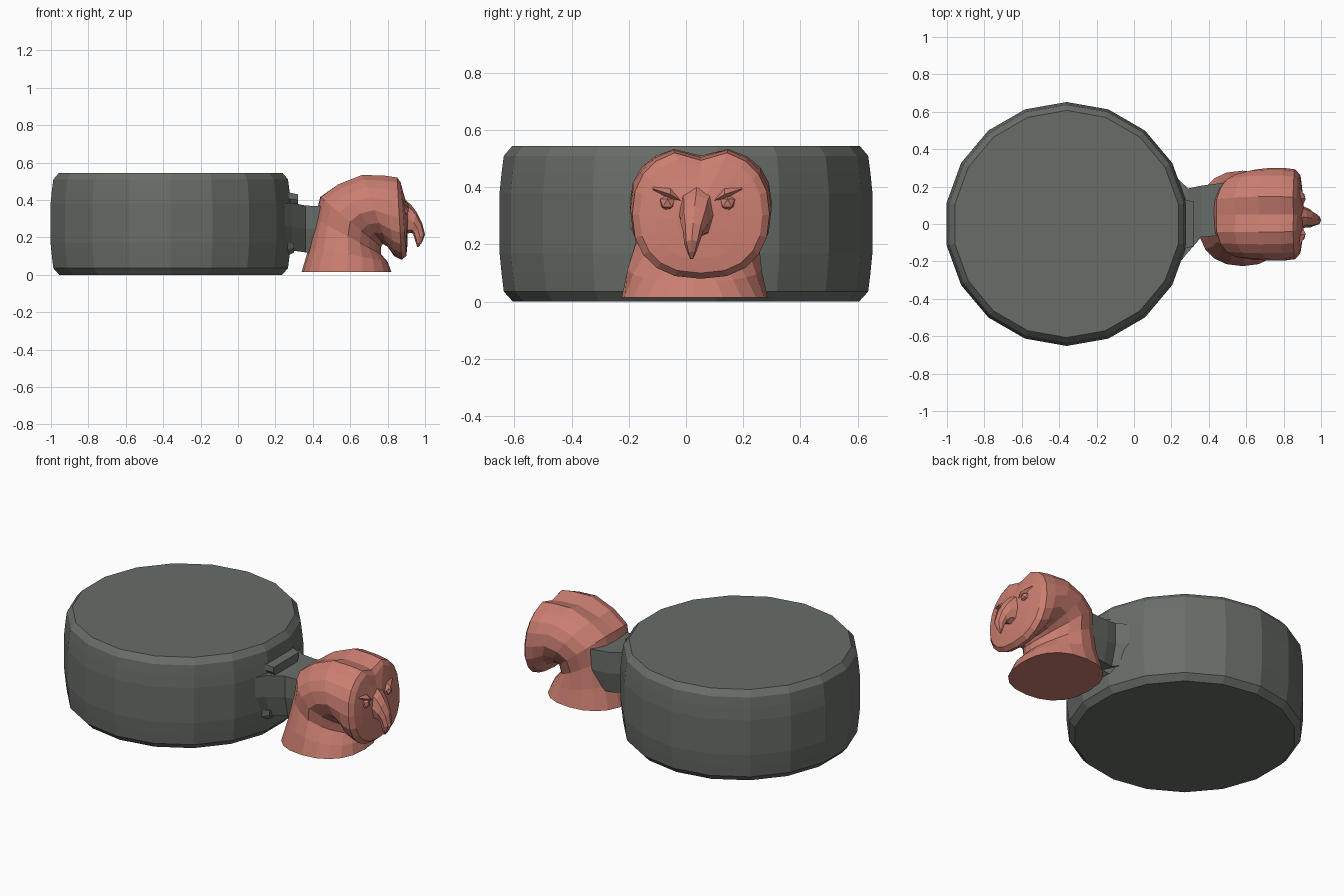
import bpy, bmesh
from math import sin, cos, pi, radians
from mathutils import Vector

if "Cube" in bpy.data.objects:
    bpy.data.objects.remove(bpy.data.objects["Cube"])


def material(name, rgb):
    m = bpy.data.materials.new(name)
    m.diffuse_color = (*rgb, 1)
    m.use_nodes = True
    m.node_tree.nodes["Principled BSDF"].inputs["Base Color"].default_value = m.diffuse_color
    return m


GREY = material("stone_grey", (0.14, 0.155, 0.14))
CLAY = material("clay_red", (0.60, 0.21, 0.165))


def loft(name, rings, mat):
    """Skin equal-length closed rings and cap both ends."""
    bm = bmesh.new()
    loops = [[bm.verts.new(p) for p in r] for r in rings]
    for a, b in zip(loops, loops[1:]):
        n = len(a)
        for i in range(n):
            j = (i + 1) % n
            bm.faces.new((a[i], a[j], b[j], b[i]))
    bm.faces.new(loops[0][::-1])
    bm.faces.new(loops[-1])
    bmesh.ops.recalc_face_normals(bm, faces=bm.faces)
    me = bpy.data.meshes.new(name)
    bm.to_mesh(me)
    bm.free()
    me.materials.append(mat)
    ob = bpy.data.objects.new(name, me)
    bpy.context.collection.objects.link(ob)
    return ob


def spow(v, p):
    return abs(v) ** p * (1 if v >= 0 else -1)


# Drum: 18-sided barrel with bevelled rims
def circle(r, z):
    return [(-0.36 + r * cos(radians(90 + 20 * i)), r * sin(radians(90 + 20 * i)), z)
            for i in range(18)]


drum_profile = [(0.605, 0), (0.637, 0.035), (0.645, 0.1), (0.652, 0.17),
                (0.652, 0.38), (0.645, 0.45), (0.637, 0.51), (0.607, 0.545)]
loft("drum", [circle(r, z) for r, z in drum_profile], GREY)


# Neck bracket: flared block joining drum to head (x, y range, z range)
def bracket_ring(x, y0, y1, z0, z1, lean=0):
    ym, zm = (y0 + y1) / 2, (z0 + z1) / 2
    return [(x, y0, zm), (x, y0 * .8 + ym * .2, z0), (x, y1 * .8 + ym * .2, z0),
            (x + lean, y1, zm), (x + lean, y1, z1), (x, y0, z1)]


loft("neck_bracket", [bracket_ring(0.16, -0.31, 0.31, 0.16, 0.37),
                      bracket_ring(0.29, -0.15, 0.19, 0.13, 0.385),
                      bracket_ring(0.36, -0.07, 0.205, 0.12, 0.37),
                      bracket_ring(0.48, -0.06, 0.22, 0.12, 0.365)], GREY)
loft("drum_collar_upper", [bracket_ring(0.20, -0.20, 0.20, 0.37, 0.46),
                           bracket_ring(0.275, -0.13, 0.13, 0.37, 0.44),
                           bracket_ring(0.32, -0.12, 0.12, 0.37, 0.43)], GREY)
loft("drum_collar_lower", [bracket_ring(0.20, -0.20, 0.20, 0.07, 0.17),
                           bracket_ring(0.30, -0.13, 0.13, 0.12, 0.17)], GREY)


# Bird head: rings swing from the flat base round to the face
def head_ring(back, front, w, yc, squeeze=0, groove=0, n=20):
    b, f = Vector((back[0], 0, back[1])), Vector((front[0], 0, front[1]))
    out = []
    for i in range(n):
        t = 2 * pi * i / n
        c = -cos(t)
        k = spow(c, 0.88)
        if i == 0:
            k += groove
        p = b.lerp(f, (k + 1) / 2)
        p.y = yc + w * spow(sin(t), 0.82) * (1 - squeeze * max(0, c))
        out.append(p)
    return out


head_sections = [
    ((0.34, 0.015), (0.82, 0.015), 0.255, 0.03, 0, 0),
    ((0.38, 0.15), (0.80, 0.07), 0.235, 0.03, 0.15, 0),
    ((0.41, 0.30), (0.765, 0.11), 0.215, 0.04, 0.40, 0),
    ((0.435, 0.42), (0.765, 0.15), 0.23, 0.045, 0.40, 0.03),
    ((0.53, 0.49), (0.775, 0.165), 0.242, 0.05, 0.30, 0.10),
    ((0.66, 0.542), (0.80, 0.15), 0.248, 0.052, 0.15, 0.16),
    ((0.78, 0.54), (0.835, 0.10), 0.247, 0.052, 0, 0.16),
    ((0.85, 0.53), (0.875, 0.08), 0.240, 0.052, 0, 0.16),
    ((0.868, 0.505), (0.90, 0.10), 0.215, 0.052, 0, 0.20),
    ((0.885, 0.44), (0.905, 0.15), 0.15, 0.045, 0, 0.15),
    ((0.905, 0.37), (0.905, 0.21), 0.07, 0.04, 0, 0),
]
loft("bird_head", [head_ring(*s) for s in head_sections], CLAY)

# Beak: hooked, tapering downwards
beak_sections = [((0.87, 0.42), (0.87, 0.22), 0.075, 0.04),
                 ((0.925, 0.375), (0.905, 0.22), 0.055, 0.035),
                 ((0.955, 0.335), (0.925, 0.225), 0.05, 0.03),
                 ((0.985, 0.275), (0.935, 0.22), 0.036, 0.025),
                 ((1.0, 0.215), (0.945, 0.19), 0.026, 0.02),
                 ((0.985, 0.175), (0.952, 0.168), 0.015, 0.02),
                 ((0.966, 0.15), (0.958, 0.149), 0.005, 0.02)]
loft("beak", [head_ring(b, f, w, y, n=8) for b, f, w, y in beak_sections], CLAY)

# Eyes and brow ridges either side of the beak
for side, label in ((-1, "left"), (1, "right")):
    y = 0.04 + side * 0.105
    bpy.ops.mesh.primitive_ico_sphere_add(subdivisions=1, radius=0.03,
                                          location=(0.888, y, 0.345))
    eye = bpy.context.object
    eye.name = label + "_eye"
    eye.data.materials.append(CLAY)
    brow = [(0.87, y - side * 0.07, 0.34, 0.018), (0.892, y - side * 0.01, 0.375, 0.02),
            (0.87, y + side * 0.05, 0.395, 0.014)]
    loft(label + "_brow", [[(x + r * 1.3 * cos(a), by, z + r * sin(a))
                            for a in (0, pi / 2, pi, 3 * pi / 2)]
                           for x, by, z, r in brow], CLAY)
